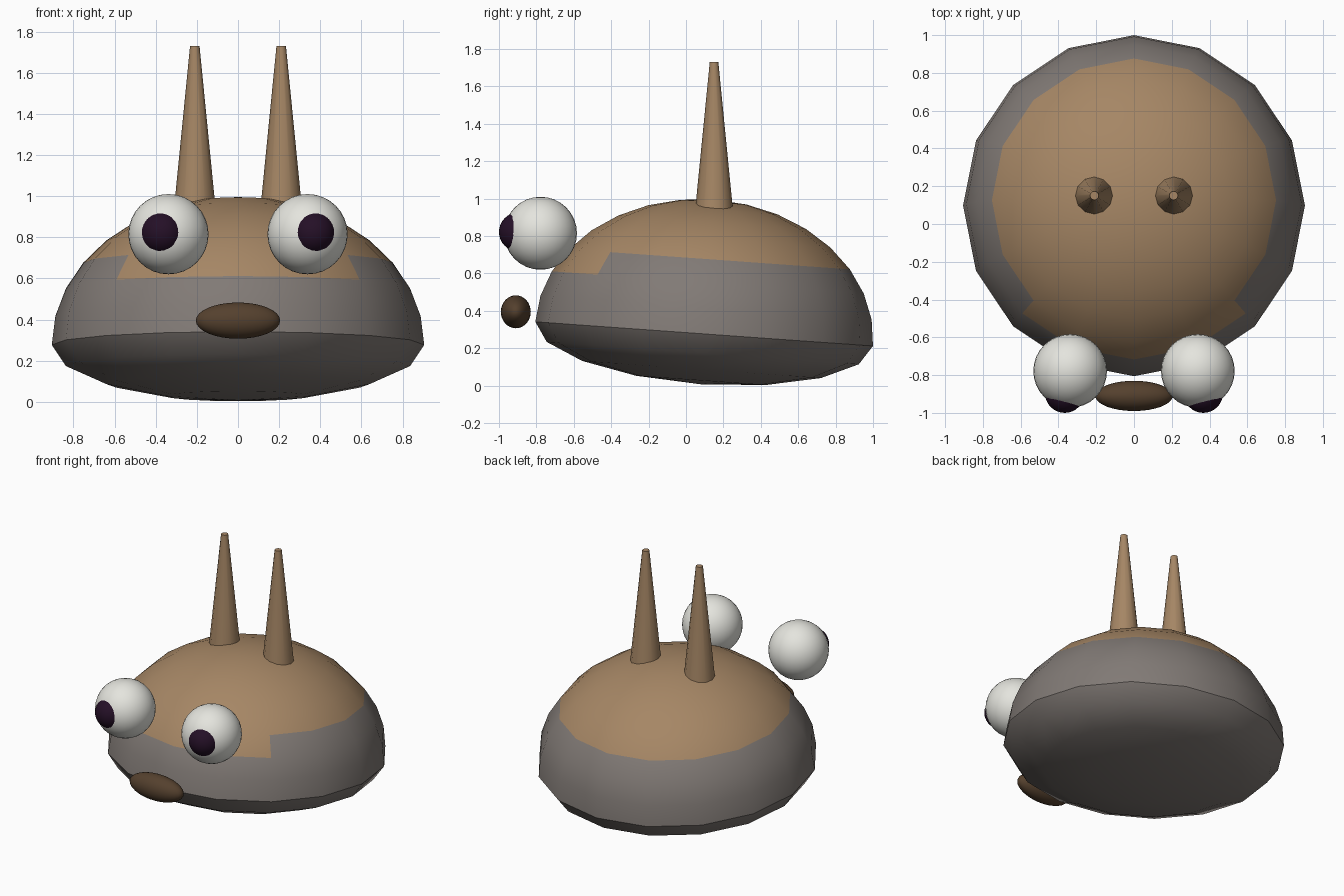
import bpy, bmesh, math
from mathutils import Matrix

if "Cube" in bpy.data.objects:
    bpy.data.objects.remove(bpy.data.objects["Cube"])


def material(name, rgb):
    m = bpy.data.materials.new(name)
    m.diffuse_color = (*rgb, 1)
    m.use_nodes = True
    m.node_tree.nodes["Principled BSDF"].inputs["Base Color"].default_value = m.diffuse_color
    return m


TAN = material("tan", (0.38, 0.24, 0.13))
GREY = material("warm grey", (0.22, 0.195, 0.18))
WHITE = material("eye white", (0.78, 0.78, 0.73))
PUPIL = material("dark purple", (0.018, 0.005, 0.02))
NOSE = material("dark brown", (0.09, 0.052, 0.027))


def add(name, bm, *mats, matrix=Matrix()):
    mesh = bpy.data.meshes.new(name)
    bm.transform(matrix)
    bmesh.ops.recalc_face_normals(bm, faces=bm.faces)
    bm.to_mesh(mesh)
    bm.free()
    for m in mats:
        mesh.materials.append(m)
    ob = bpy.data.objects.new(name, mesh)
    bpy.context.collection.objects.link(ob)
    bpy.context.view_layer.objects.active = ob
    ob.select_set(True)
    bpy.ops.object.shade_smooth_by_angle(angle=math.radians(40))
    ob.select_set(False)
    return ob


def ball(name, centre, radii, mat, segments=32, rings=16):
    bm = bmesh.new()
    bmesh.ops.create_uvsphere(bm, u_segments=segments, v_segments=rings, radius=1)
    return add(name, bm, mat, matrix=Matrix.Translation(centre) @ Matrix.Diagonal((*radii, 1)))


# Body: 16-sided dome on a shallow bowl, tipped slightly to the back
RADIUS, DOME, BOWL, SEG = 0.905, 0.72, 0.27, 16
latitudes = [-67.5, -45, -22.5] + [11.25 * i for i in range(8)]
bm = bmesh.new()
rings = []
for lat in latitudes:
    a = math.radians(lat)
    r, z = RADIUS * math.cos(a), math.sin(a) * (DOME if lat > 0 else BOWL)
    rings.append([bm.verts.new((r * math.cos(t), r * math.sin(t), z))
                  for t in (2 * math.pi * i / SEG for i in range(SEG))])
bottom, top = bm.verts.new((0, 0, -BOWL)), bm.verts.new((0, 0, DOME))
for j in range(SEG):
    k = (j + 1) % SEG
    bm.faces.new((bottom, rings[0][k], rings[0][j]))
    bm.faces.new((top, rings[-1][j], rings[-1][k])).material_index = 1
    for i in range(len(rings) - 1):
        f = bm.faces.new((rings[i][j], rings[i][k], rings[i + 1][k], rings[i + 1][j]))
        # tan cap, reaching one band lower over the front quarter
        front = SEG * 5 // 8 <= j < SEG * 7 // 8
        if latitudes[i] >= (22.5 if front else 33.75):
            f.material_index = 1
add("body", bm, GREY, TAN,
    matrix=Matrix.Translation((0, 0.097, 0.277)) @ Matrix.Rotation(math.radians(-4.1), 4, "X"))

# Nose
ball("nose", (0, -0.91, 0.395), (0.205, 0.08, 0.088), NOSE)

for side, s in (("left", 1), ("right", -1)):
    # Eye with a bulging pupil turned slightly outwards
    ball(side + "_eye", (s * 0.338, -0.778, 0.815), (0.195,) * 3, WHITE)
    ball(side + "_pupil", (s * 0.367, -0.896, 0.822), (0.104,) * 3, PUPIL)
    # Tapered horn
    bm = bmesh.new()
    bmesh.ops.create_cone(bm, cap_ends=True, segments=12, radius1=0.104, radius2=0.023, depth=0.82)
    add(side + "_horn", bm, TAN, matrix=Matrix.Translation((s * 0.21, 0.15, 1.32)))
